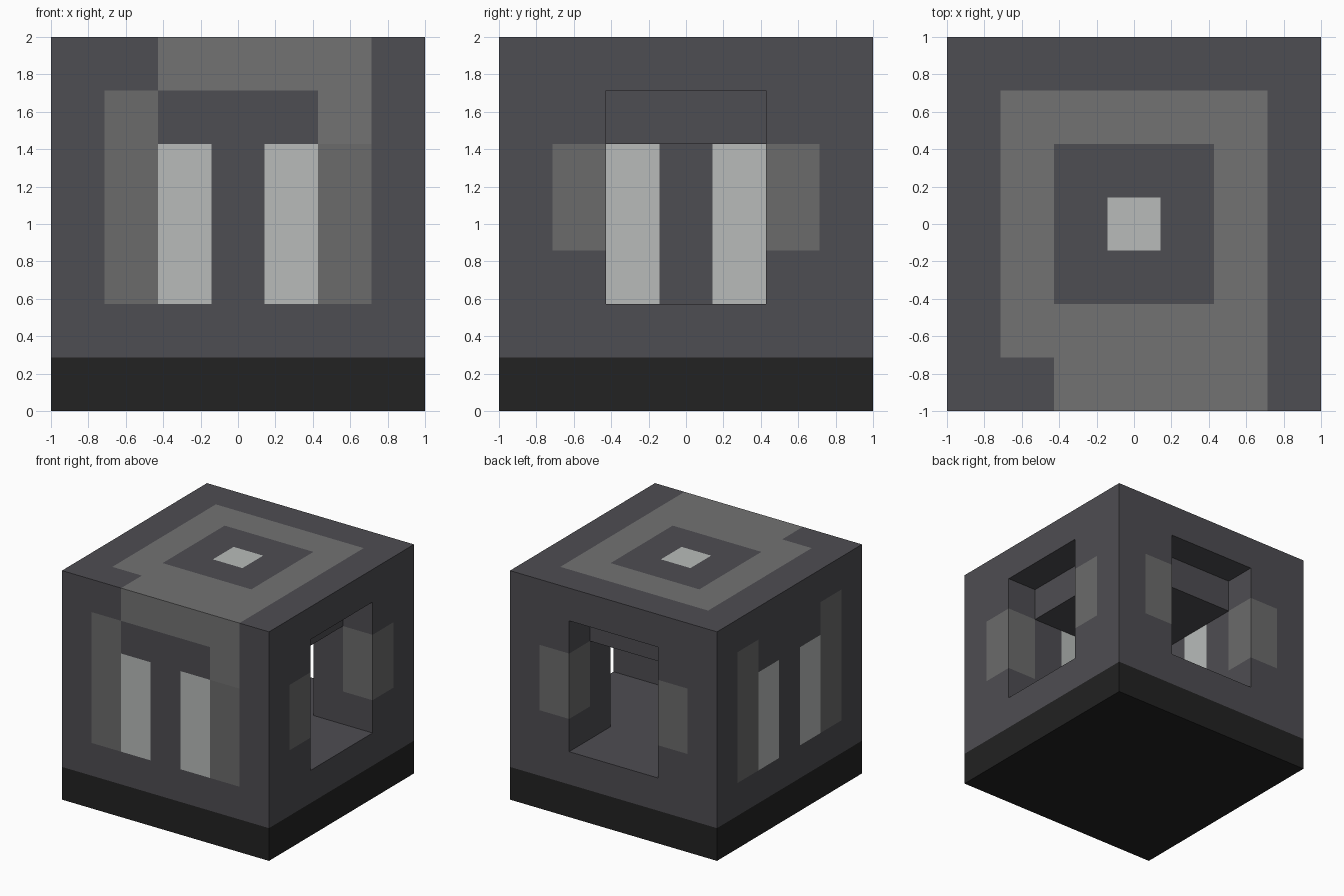
import bpy
import bmesh
from mathutils import Vector

cube = bpy.data.objects.get("Cube")
if cube:
    bpy.data.objects.remove(cube)

N = 7                 # cells per side
CELL = 2 / N
MID = range(2, 5)     # the three central cells


def make_material(name, rgb):
    mat = bpy.data.materials.new(name)
    mat.use_nodes = True
    mat.diffuse_color = (*rgb, 1)
    bsdf = mat.node_tree.nodes["Principled BSDF"]
    bsdf.inputs["Base Color"].default_value = (*rgb, 1)
    bsdf.inputs["Roughness"].default_value = 0.8
    return mat


MATERIALS = [
    make_material("charcoal", (0.076, 0.074, 0.084)),
    make_material("black", (0.016, 0.016, 0.016)),
    make_material("mid_grey", (0.171, 0.171, 0.171)),
    make_material("dim_grey", (0.147, 0.147, 0.147)),
    make_material("pale_grey", (0.48, 0.50, 0.49)),
]
CHARCOAL, BLACK, GREY, DIM, PALE = range(len(MATERIALS))


def solid(i, j, k):
    """True where the block is filled: a chamber opens to +x and +y."""
    if not all(0 <= c < N for c in (i, j, k)):
        return False
    for depth, across in ((i, j), (j, i)):
        if across in MID:
            if depth >= 2 and k in MID:          # tunnel and chamber
                return False
            if depth == N - 1 and k == 5:        # shallow recess above the door
                return False
    return True


def colour(cell, axis, sign):
    i, j, k = cell
    if k == 0:
        return BLACK
    if axis == 2:
        # Top pattern: a square ring with a centre tile and a band to the front
        if sign > 0 and k == N - 1:
            ring = max(abs(i - 3), abs(j - 3))
            if ring == 0:
                return PALE
            if ring == 2 or (j == 0 and 2 <= i <= 5):
                return GREY
        return CHARCOAL
    # Patches that wrap round the doorway jambs
    for depth, across in ((i, j), (j, i)):
        if depth == N - 1 and across in (1, 5) and k in (3, 4):
            return DIM
    depth, across = (i, j) if axis == 0 else (j, i)
    outer = sign < 0 and depth == 0
    inner = sign > 0 and depth == 1
    # Pale windows on the closed sides and the chamber walls behind them
    if (outer or inner) and across in (2, 4) and k in MID:
        return PALE
    if outer:
        # Front band running down from the top
        if axis == 1 and ((k == 6 and 2 <= i <= 5) or (i == 5 and k >= 5)):
            return GREY
        # Side strips beside the windows
        if across in (1, 5) and 2 <= k <= 5:
            return DIM
    return CHARCOAL


def build(name, layers):
    """Skin the filled cells in the given layers with outward faces."""
    bm = bmesh.new()
    for k in layers:
        for i in range(N):
            for j in range(N):
                if not solid(i, j, k):
                    continue
                for axis in range(3):
                    for sign in (-1, 1):
                        near = [i, j, k]
                        near[axis] += sign
                        if solid(*near):
                            continue
                        corners = []
                        for u, v in ((0, 0), (1, 0), (1, 1), (0, 1)):
                            p = Vector((i, j, k))
                            p[axis] += sign > 0
                            p[(axis + 1) % 3] += u
                            p[(axis + 2) % 3] += v
                            corners.append(bm.verts.new(p * CELL - Vector((1, 1, 0))))
                        face = bm.faces.new(corners[::sign])
                        face.material_index = colour((i, j, k), axis, sign)
    # Join the cells, then merge flat areas of one colour
    bmesh.ops.remove_doubles(bm, verts=bm.verts, dist=0.001)
    bmesh.ops.dissolve_limit(bm, angle_limit=0.01, verts=bm.verts,
                             edges=bm.edges, delimit={'MATERIAL'})
    bmesh.ops.triangulate(bm, faces=[f for f in bm.faces if len(f.verts) > 4])
    mesh = bpy.data.meshes.new(name)
    bm.to_mesh(mesh)
    bm.free()
    for mat in MATERIALS:
        mesh.materials.append(mat)
    obj = bpy.data.objects.new(name, mesh)
    bpy.context.collection.objects.link(obj)
    return obj


build("base_slab", range(0, 1))
build("hollow_block", range(1, N))
